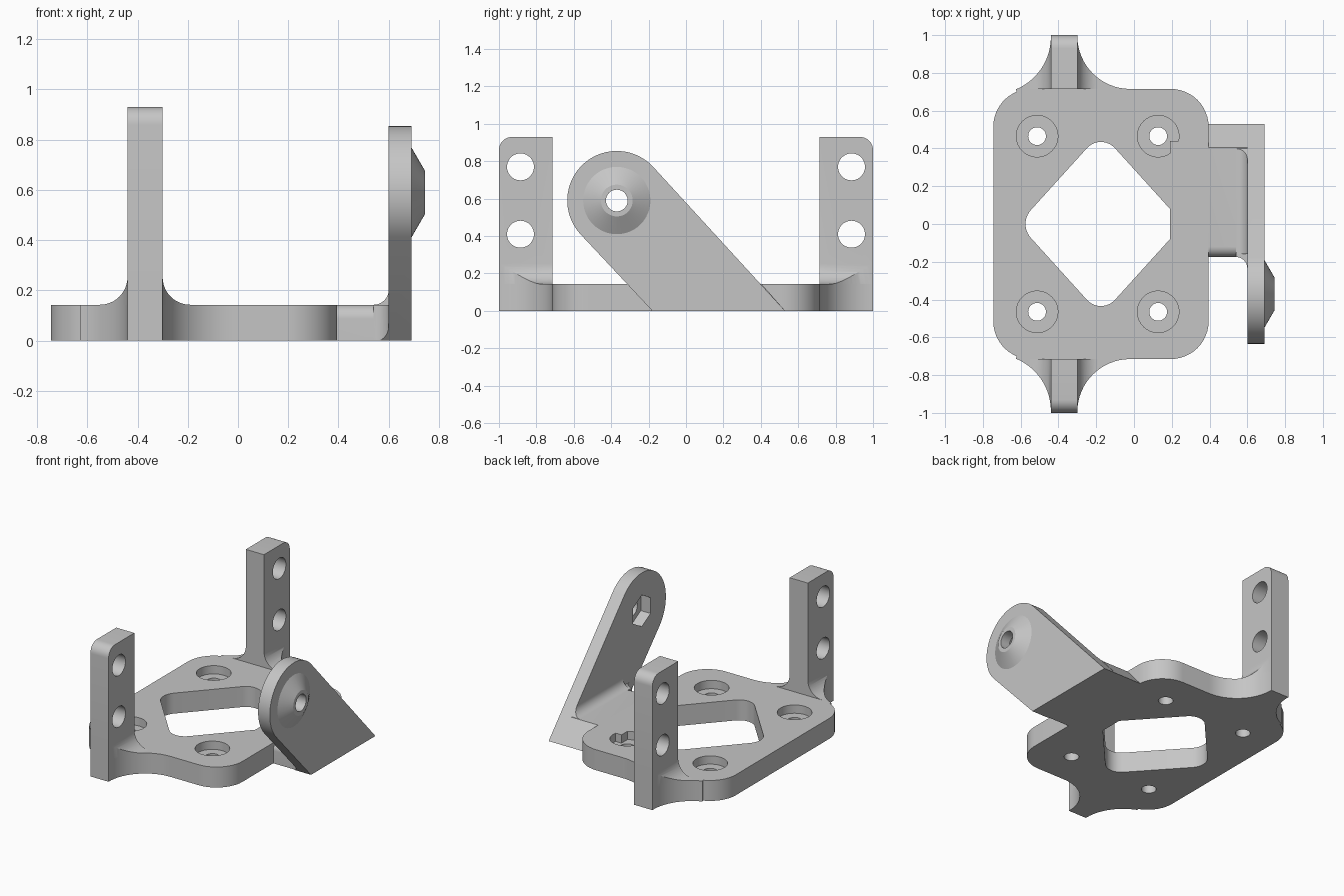
import bpy
import bmesh
from math import cos, sin, radians, atan2, degrees
from mathutils import Matrix

cube = bpy.data.objects.get("Cube")
if cube:
    bpy.data.objects.remove(cube, do_unlink=True)

grey = bpy.data.materials.new("plain_grey")
grey.use_nodes = True
COLOUR = (0.56, 0.56, 0.56, 1)
grey.diffuse_color = COLOUR
grey.node_tree.nodes["Principled BSDF"].inputs["Base Color"].default_value = COLOUR


def arc(cx, cy, r, a0, a1, n=12):
    steps = [radians(a0 + (a1 - a0) * i / n) for i in range(n + 1)]
    return [(cx + r * cos(a), cy + r * sin(a)) for a in steps]


def circle(cx, cy, r, n=40, start=0):
    return arc(cx, cy, r, start, start + 360, n)[:-1]


def make_object(name, bm):
    bmesh.ops.recalc_face_normals(bm, faces=bm.faces)
    mesh = bpy.data.meshes.new(name)
    bm.to_mesh(mesh)
    bm.free()
    mesh.materials.append(grey)
    obj = bpy.data.objects.new(name, mesh)
    bpy.context.collection.objects.link(obj)
    return obj


def prism(name, pts, axis, lo, hi):
    """Extrude a flat outline along an axis, from lo to hi."""
    place = {"x": lambda p, d: (d, p[0], p[1]),
             "y": lambda p, d: (p[0], d, p[1]),
             "z": lambda p, d: (p[0], p[1], d)}[axis]
    bm = bmesh.new()
    face = bm.faces.new([bm.verts.new(place(p, lo)) for p in pts])
    new = bmesh.ops.extrude_face_region(bm, geom=[face])["geom"]
    verts = [g for g in new if isinstance(g, bmesh.types.BMVert)]
    bmesh.ops.translate(bm, verts=verts, vec=place((0, 0), hi - lo))
    return make_object(name, bm)


def combine(target, other, operation):
    """Apply a boolean and discard the second object."""
    mod = target.modifiers.new("boolean", "BOOLEAN")
    mod.operation = operation
    mod.solver = "EXACT"
    mod.object = other
    bpy.context.view_layer.objects.active = target
    bpy.ops.object.modifier_apply(modifier=mod.name)
    bpy.data.objects.remove(other, do_unlink=True)


def rect(x0, x1, y0, y1):
    return [(x0, y0), (x1, y0), (x1, y1), (x0, y1)]


T = 0.143                      # plate thickness
TAB_L, TAB_R = -0.44, -0.30    # tab sides

# Plate outline: rounded corners flowing into the flared ears
turn = degrees(atan2(-0.475, 0.195))
half = (arc(0.195, 0.515, 0.2, 0, 90)
        + arc(-0.02, 0.995, 0.28, 270, 180, 16)
        + [(TAB_R, 1), (TAB_L, 1)]
        + arc(-0.74, 0.99, 0.3, 0, turn, 14)
        + arc(-0.545, 0.515, 0.2, turn + 180, 180, 10))
outline = half + [(x, -y) for x, y in reversed(half)]
base_plate = prism("base_plate", outline, "z", 0, T)

# Diamond window with rounded corners
CX = -0.175
window = []
for ax, ay, mid, spread, r in ((0.438, 0, 0, 42.3, 0.11), (0, 0.483, 90, 47.7, 0.1),
                               (-0.438, 0, 180, 42.3, 0.11), (0, -0.483, 270, 47.7, 0.1)):
    inset = r / cos(radians(spread))
    window += arc(CX + ax - inset * cos(radians(mid)), ay - inset * sin(radians(mid)),
                  r, mid - spread, mid + spread)
combine(base_plate, prism("window_cutter", window, "z", -0.1, 0.3), "DIFFERENCE")

# Counterbored screw holes
for x in (-0.513, 0.128):
    for y in (-0.465, 0.465):
        combine(base_plate, prism("hole", circle(x, y, 0.047), "z", -0.1, 0.3), "DIFFERENCE")
        combine(base_plate, prism("bore", circle(x, y, 0.11), "z", 0.085, 0.3), "DIFFERENCE")

# Root of the side bracket, which squares off the window
combine(base_plate, prism("bracket_root", rect(0.19, 0.37, -0.175, 0.44), "z", 0, T), "UNION")

# Upright tabs with two holes each, and curved feet on the ears
R = 0.11
foot = ([(TAB_L - R, 0.1), (TAB_R + R, 0.1)]
        + arc(TAB_R + R, T + R, R, 270, 180)
        + arc(TAB_L - R, T + R, R, 0, -90))
for name, s in (("front", -1), ("back", 1)):
    side = [(0.715, 0), (1, 0)] + arc(0.93, 0.86, 0.07, 0, 90, 8) + [(0.715, 0.93)]
    tab = prism(name + "_tab", [(s * y, z) for y, z in side], "x", TAB_L, TAB_R)
    flare = prism("flare", foot, "y", s * 0.715, s * 1.0)
    combine(flare, prism("ear_limit", outline, "z", 0, 0.5), "INTERSECT")
    combine(tab, flare, "UNION")
    for z in (0.41, 0.77):
        combine(tab, prism("hole", circle(s * 0.885, z, 0.072), "x", -0.7, 0), "DIFFERENCE")

# Leaning side arm with a round head
HY, HZ, HR = -0.37, 0.59, 0.265
lean = 41.5
arm_side = [(-0.18, 0), (0.53, 0)] + arc(HY, HZ, HR, lean, lean + 180, 32)
side_arm = prism("side_arm", arm_side, "x", 0.6, 0.69)

# Flange joining the arm to the plate, with its two inner fillets
flange = [(-0.175, 0), (0.53, 0), (0.405, T)] + arc(-0.12, T - 0.055, 0.055, 90, 180)
combine(side_arm, prism("flange", flange, "x", 0.39, 0.6), "UNION")
F = 0.06
top_fillet = [(0.54, 0.1), (0.62, 0.1), (0.62, T + F)] + arc(0.6 - F, T + F, F, 0, -90, 8)
front_fillet = [(0.62, -0.15), (0.54, -0.15)] + arc(0.6 - F, -0.175 - F, F, 90, 0, 8) + [(0.62, -0.235)]
for fillet in (prism("top_fillet", top_fillet, "y", -0.16, 0.535),
               prism("front_fillet", front_fillet, "z", 0, T)):
    combine(fillet, prism("arm_limit", arm_side, "x", 0.3, 0.69), "INTERSECT")
    combine(side_arm, fillet, "UNION")

# Tapered boss on the outside, bolt hole, and hexagonal nut pocket on the inside
bm = bmesh.new()
bmesh.ops.create_cone(bm, cap_ends=True, segments=48, radius1=0.18, radius2=0.085, depth=0.055,
                      matrix=Matrix.Translation((0.7175, HY, HZ)) @ Matrix.Rotation(radians(90), 4, "Y"))
combine(side_arm, make_object("boss", bm), "UNION")
combine(side_arm, prism("bolt_hole", circle(HY, HZ, 0.058), "x", 0.5, 0.9), "DIFFERENCE")
combine(side_arm, prism("nut_pocket", circle(HY, HZ, 0.11, 6, 30), "x", 0.5, 0.675), "DIFFERENCE")

# Smooth the curved walls and keep the edges crisp
bpy.ops.object.select_all(action="DESELECT")
for obj in bpy.context.collection.objects:
    if obj.type == "MESH" and grey.name in obj.data.materials:
        obj.select_set(True)
        bpy.context.view_layer.objects.active = obj
bpy.ops.object.shade_smooth_by_angle(angle=radians(25))
